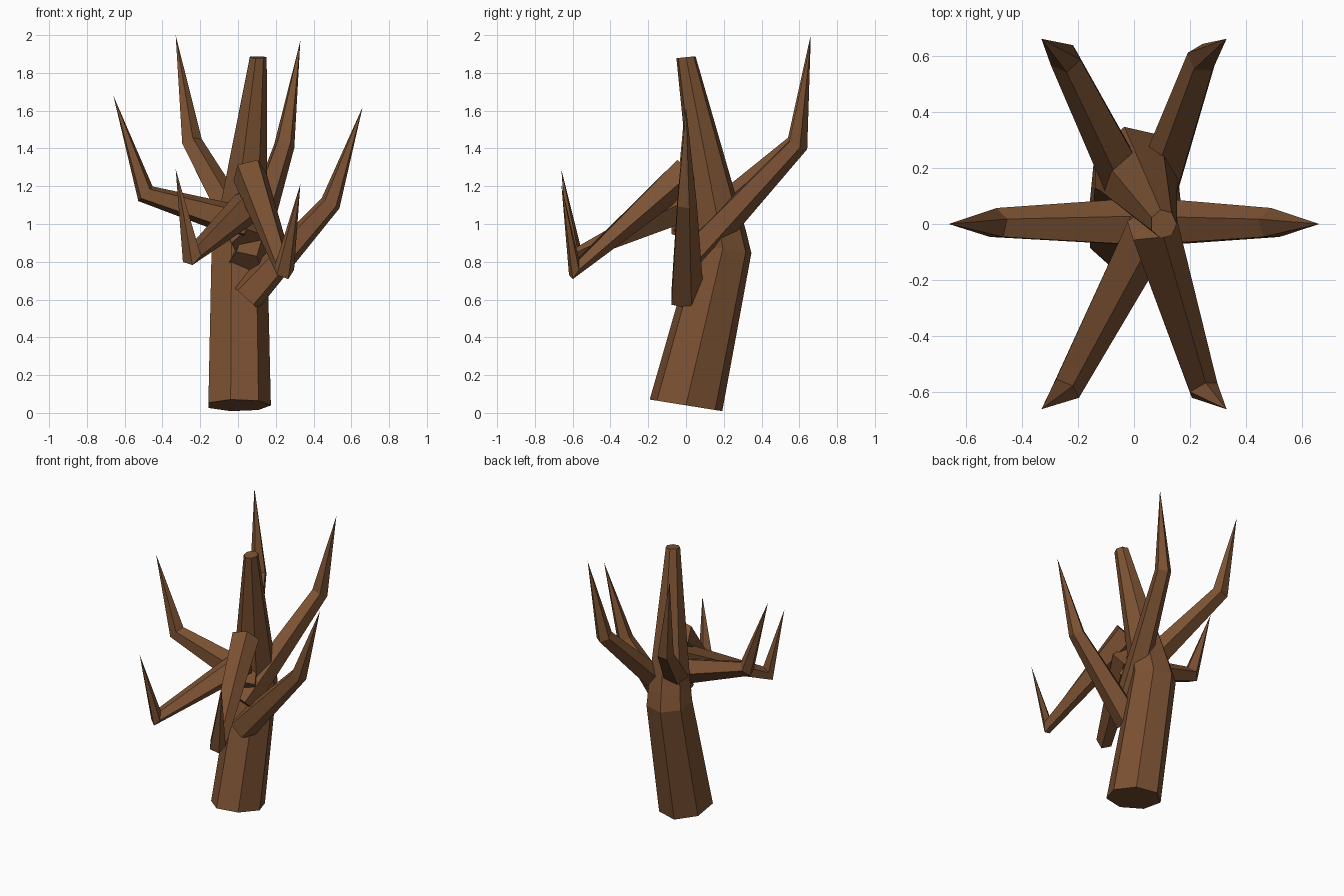
import bpy, bmesh, math
from mathutils import Vector

if "Cube" in bpy.data.objects:
    bpy.data.objects.remove(bpy.data.objects["Cube"])

bark = bpy.data.materials.new("brown_bark")
bark.diffuse_color = (0.20, 0.084, 0.033, 1)
bark.use_nodes = True
bark.node_tree.nodes["Principled BSDF"].inputs["Base Color"].default_value = bark.diffuse_color


def loft(name, rings, tip=None):
    """Skin equal-length point rings; close the end with a cap or a tip."""
    bm = bmesh.new()
    rows = [[bm.verts.new(p) for p in ring] for ring in rings]
    n = len(rows[0])
    for a, b in zip(rows, rows[1:]):
        for i in range(n):
            j = (i + 1) % n
            bm.faces.new((a[i], a[j], b[j], b[i]))
    bm.faces.new(rows[0][::-1])
    if tip:
        t = bm.verts.new(tip)
        for i in range(n):
            bm.faces.new((rows[-1][i], rows[-1][(i + 1) % n], t))
    else:
        bm.faces.new(rows[-1])
    bmesh.ops.recalc_face_normals(bm, faces=bm.faces)
    me = bpy.data.meshes.new(name)
    bm.to_mesh(me)
    bm.free()
    me.materials.append(bark)
    ob = bpy.data.objects.new(name, me)
    bpy.context.collection.objects.link(ob)


def trunk_ring(center, rx, ry, slope):
    """Seven-sided ring whose height falls or rises along y."""
    c = Vector(center)
    pts = []
    for i in range(7):
        a = math.tau * i / 7
        y = ry * math.sin(a)
        pts.append(c + Vector((rx * math.cos(a), y, slope * y)))
    return pts


def branch_ring(center, direction, side, r):
    """Five-sided ring square to the given direction."""
    d = direction.normalized()
    u = (side - d * side.dot(d)).normalized()
    v = d.cross(u)
    return [center + r * (u * math.cos(math.tau * i / 5) + v * math.sin(math.tau * i / 5))
            for i in range(5)]


# Leaning trunk, bent in the middle and cut flat on top
loft("trunk", [
    trunk_ring((0, 0, 0.04), 0.174, 0.197, -0.16),
    trunk_ring((0.0, 0.195, 0.87), 0.155, 0.155, -0.16),
    trunk_ring((0.01, 0.18, 0.96), 0.145, 0.142, 0.0),
    trunk_ring((0.105, 0.0, 1.883), 0.047, 0.052, 0.1),
])

# Bent branches: name, root, elbow, tip
branches = [
    ("branch_right", (0.04, 0, 0.61), (0.49, 0, 1.11), (0.66, 0, 1.62)),
    ("branch_left", (0.05, 0, 1.0), (-0.49, 0, 1.16), (-0.66, 0, 1.68)),
    ("branch_back_right", (0.04, 0, 0.79), (0.245, 0.59, 1.42), (0.33, 0.66, 1.97)),
    ("branch_back_left", (0.05, 0, 0.9), (-0.245, 0.59, 1.43), (-0.33, 0.66, 2.0)),
    ("branch_front_right", (0.06, 0, 1.27), (0.245, -0.59, 0.76), (0.33, -0.66, 1.21)),
    ("branch_front_left", (0.06, 0, 1.1), (-0.245, -0.59, 0.83), (-0.33, -0.66, 1.29)),
]
for name, root, elbow, tip in branches:
    root, elbow, tip = Vector(root), Vector(elbow), Vector(tip)
    d1, d2 = (elbow - root).normalized(), (tip - elbow).normalized()
    side = Vector((0, 0, 1)).cross(d1)
    if name == "branch_left":
        side = -side
    loft(name, [branch_ring(root, d1, side, 0.095),
                branch_ring(elbow, d1 + d2, side, 0.057)], tip)
